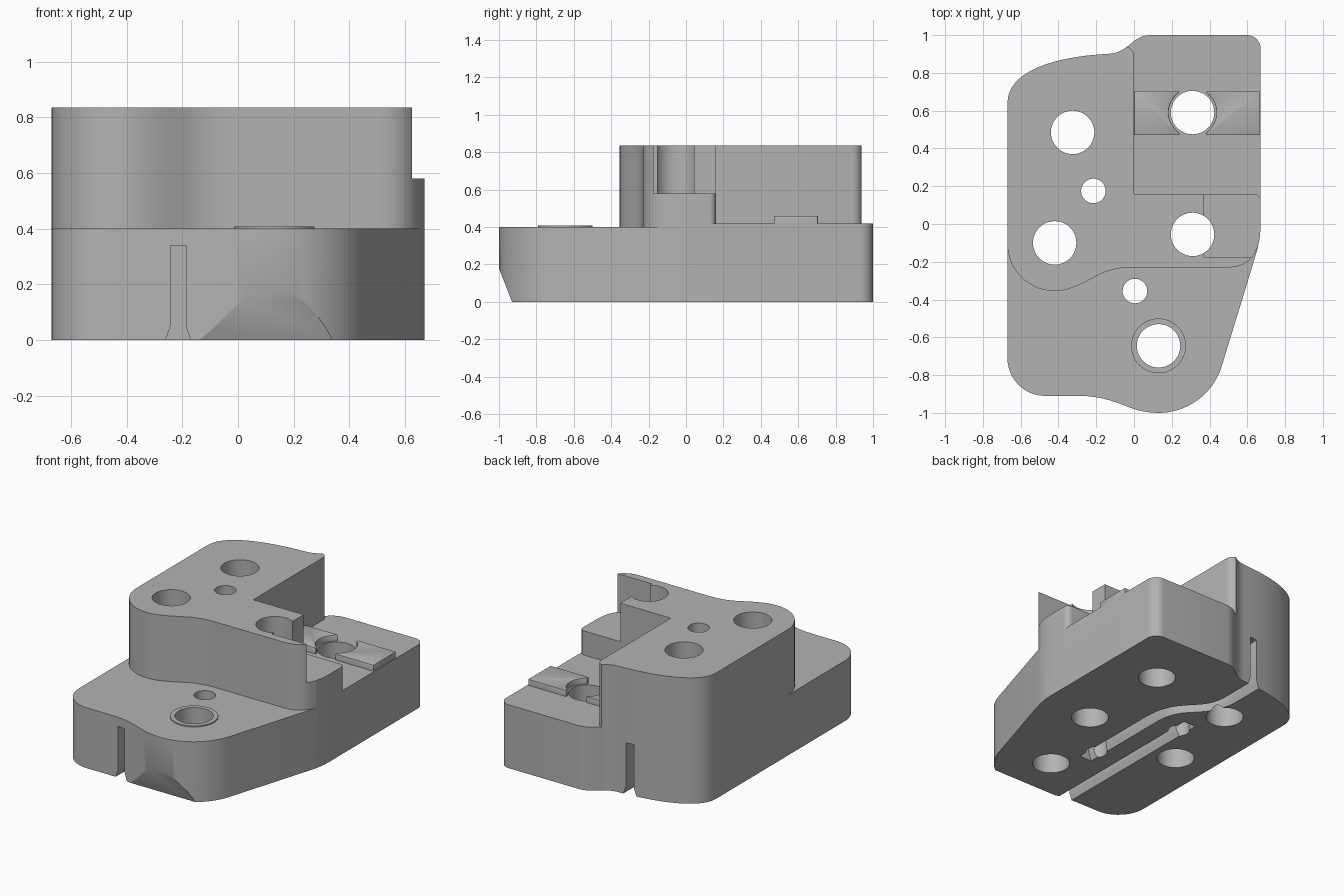
import bpy, bmesh
from math import sin, cos, radians
from mathutils import Vector
from mathutils.geometry import interpolate_bezier

if "Cube" in bpy.data.objects:
    bpy.data.objects.remove(bpy.data.objects["Cube"])

grey = bpy.data.materials.new("mid grey")
grey.diffuse_color = (0.45, 0.45, 0.45, 1)
grey.use_nodes = True
grey.node_tree.nodes["Principled BSDF"].inputs["Base Color"].default_value = grey.diffuse_color


def arc(cx, cy, r, a0, a1, n=12):
    angles = [radians(a0 + (a1 - a0) * i / n) for i in range(n + 1)]
    return [(cx + r * cos(a), cy + r * sin(a)) for a in angles]


def bez(a, h1, h2, b, n=12):
    pts = interpolate_bezier(*[Vector((*p, 0)) for p in (a, h1, h2, b)], n + 1)
    return [(p.x, p.y) for p in pts]


def loft(name, rings):
    """Closed solid through equal rings of 3D points."""
    bm = bmesh.new()
    vs = [[bm.verts.new(p) for p in ring] for ring in rings]
    n = len(rings[0])
    bm.faces.new(vs[0])
    bm.faces.new(vs[-1])
    for a, b in zip(vs, vs[1:]):
        for i in range(n):
            j = (i + 1) % n
            bm.faces.new((a[i], a[j], b[j], b[i]))
    bmesh.ops.recalc_face_normals(bm, faces=bm.faces)
    mesh = bpy.data.meshes.new(name)
    bm.to_mesh(mesh)
    bm.free()
    mesh.materials.append(grey)
    ob = bpy.data.objects.new(name, mesh)
    bpy.context.collection.objects.link(ob)
    return ob


def prism(name, pts, z0, z1):
    clean = [p for i, p in enumerate(pts)
             if (Vector(p) - Vector(pts[i - 1])).length > 1e-4]
    return loft(name, [[(x, y, z) for x, y in clean] for z in (z0, z1)])


def disc(name, x, y, r, z0, z1):
    return prism(name, arc(x, y, r, 0, 360, 48)[:-1], z0, z1)


def apply(ob, mod):
    bpy.context.view_layer.objects.active = ob
    bpy.ops.object.modifier_apply(modifier=mod.name)


def cut(ob, cutter):
    mod = ob.modifiers.new("cut", 'BOOLEAN')
    mod.operation, mod.solver, mod.object = 'DIFFERENCE', 'EXACT', cutter
    apply(ob, mod)
    bpy.data.objects.remove(cutter)


# Full-height body from the plan outline
outline = (arc(-0.47, -0.71, 0.2, 180, 270)
           + bez((-0.30, -0.91), (-0.08, -0.91), (-0.04, -1.0), (0.13, -1.0))
           + arc(0.13, -0.65, 0.35, 270, 342, 16)
           + bez((0.64, -0.18), (0.66, -0.11), (0.67, -0.07), (0.67, 0.0), 6)
           + arc(0.60, 0.93, 0.07, 0, 90, 8)
           + bez((0.09, 1.0), (-0.02, 1.0), (-0.02, 0.90), (-0.15, 0.90))
           + bez((-0.15, 0.90), (-0.42, 0.885), (-0.67, 0.81), (-0.67, 0.64), 16))
body = prism("stepped_body", outline, 0, 0.835)

# Front step, following the wavy wall of the upper block
wave = ([(-1, -0.11)] + arc(-0.42, -0.105, 0.25, 180, 292, 16)
        + bez((-0.32, -0.335), (-0.20, -0.29), (-0.17, -0.23), (0.0, -0.23))
        + bez((0.50, -0.23), (0.58, -0.23), (0.63, -0.19), (0.655, -0.12), 8)
        + [(1, -0.12), (1, -1.3), (-1, -1.3)])
cut(body, prism("front_step_cutter", wave, 0.40, 1))

# Back right floor and raised side ledge
floor = ([(0, 0.16)] + arc(-0.05, 0.89, 0.05, 0, 90, 6)
         + [(-0.08, 1.3), (1, 1.3), (1, 0.13)] + arc(0.635, 0.125, 0.035, 0, 90, 6))
cut(body, prism("back_step_cutter", floor, 0.42, 1))
cut(body, prism("ledge_cutter",
                [(0.37, -0.175), (1, -0.175), (1, 0.3), (0.37, 0.3)], 0.58, 1))

# Sloped relief under the rounded nose
slope = [(-0.891, -0.1), (-1.047, 0.3), (-1.3, 0.3), (-1.3, -0.1)]
cut(body, loft("nose_cutter", [[(x, y, z) for y, z in slope] for x in (-0.15, 0.42)]))

# Wire grooves underneath, with flared mouths
section = [(-0.0275, 0.34), (0.0275, 0.34), (0.0275, 0.05), (0.045, 0),
           (0.045, -0.05), (-0.045, -0.05), (-0.045, 0), (-0.0275, 0.05)]


def groove(path):
    rings = []
    for i, p in enumerate(path):
        a, b = path[max(i - 1, 0)], path[min(i + 1, len(path) - 1)]
        t = (Vector(b) - Vector(a)).normalized()
        rings.append([(p[0] - t.y * s, p[1] + t.x * s, z) for s, z in section])
    cut(body, loft("groove_cutter", rings))


groove([(-0.215, -1.2), (-0.215, 0.28)])
groove([(-0.215, 1.2)] + bez((-0.215, 0.68), (-0.215, 0.42), (0.005, 0.46), (0.005, 0.18))
       + [(0.005, -0.46)])

# Rim around the front hole
rim = disc("hole_rim", 0.13, -0.645, 0.145, 0.39, 0.408)
cut(rim, disc("rim_cutter", 0.13, -0.645, 0.115, -1, 2))

# Through holes
big = [(-0.325, 0.485), (-0.42, -0.10), (0.31, -0.055), (0.31, 0.59), (0.13, -0.645)]
small = [(-0.215, 0.175), (0.005, -0.355)]
for r, centres in ((0.115, big), (0.065, small)):
    for x, y in centres:
        cut(body, disc("hole_cutter", x, y, r, -1, 2))

# Bevelled locating pads either side of the back hole
parts = [body, rim]
for name, x0, x1 in (("left_pad", 0.0, 0.24), ("right_pad", 0.385, 0.665)):
    pad = prism(name, [(x0, 0.47), (x1, 0.47), (x1, 0.705), (x0, 0.705)], 0.39, 0.46)
    cut(pad, disc("pad_cutter", 0.31, 0.59, 0.127, -1, 2))
    mod = pad.modifiers.new("bevel", 'BEVEL')
    mod.width, mod.segments, mod.limit_method = 0.014, 2, 'ANGLE'
    mod.angle_limit = radians(30)
    apply(pad, mod)
    parts.append(pad)

# Smooth curved walls, keep edges crisp
for ob in parts:
    bpy.ops.object.select_all(action='DESELECT')
    ob.select_set(True)
    bpy.context.view_layer.objects.active = ob
    bpy.ops.object.shade_smooth_by_angle(angle=radians(25))
